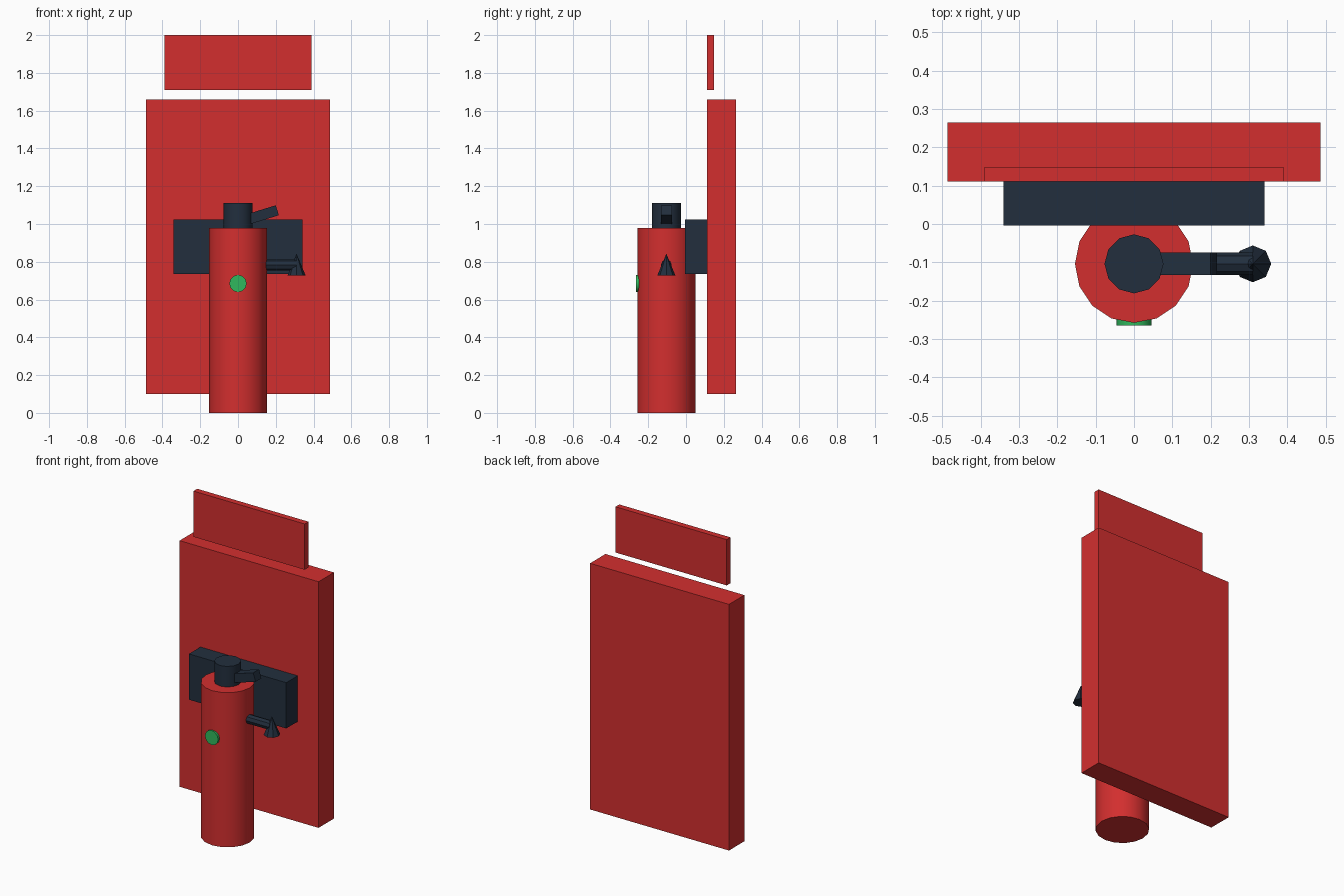
import bpy
import math

cube = bpy.data.objects.get("Cube")
if cube:
    bpy.data.objects.remove(cube, do_unlink=True)


def make_material(name, rgb):
    mat = bpy.data.materials.new(name)
    mat.use_nodes = True
    colour = (*rgb, 1.0)
    mat.diffuse_color = colour
    mat.node_tree.nodes["Principled BSDF"].inputs["Base Color"].default_value = colour
    return mat


RED = make_material("red", (0.65, 0.028, 0.028))
DARK = make_material("dark slate", (0.016, 0.028, 0.048))
GREEN = make_material("green", (0.03, 0.48, 0.11))

AXIS_Y = -0.104   # centre line of the extinguisher
WALL_Y = 0.111    # front plane of the backboard


def finish(name, mat, smooth=False):
    obj = bpy.context.object
    obj.name = obj.data.name = name
    obj.data.materials.append(mat)
    bpy.ops.object.transform_apply(location=False, rotation=True, scale=True)
    if smooth:
        bpy.ops.object.shade_smooth_by_angle(angle=math.radians(35))
    return obj


def box(name, mat, size, centre, tilt=0.0):
    bpy.ops.mesh.primitive_cube_add(size=1, location=centre, rotation=(0, tilt, 0))
    bpy.context.object.scale = size
    return finish(name, mat)


def cylinder(name, mat, sides, radius, length, centre, rotation=(0, 0, 0), smooth=True):
    bpy.ops.mesh.primitive_cylinder_add(vertices=sides, radius=radius, depth=length,
                                        location=centre, rotation=rotation)
    return finish(name, mat, smooth)


def wall_panel(name, mat, width, front, back, bottom, top):
    return box(name, mat, (width, back - front, top - bottom),
               (0, (front + back) / 2, (bottom + top) / 2))


# Backboard, sign above it and mounting bracket
wall_panel("backboard", RED, 0.974, WALL_Y, WALL_Y + 0.154, 0.10, 1.66)
wall_panel("sign", RED, 0.78, WALL_Y, WALL_Y + 0.038, 1.71, 2.0)
wall_panel("bracket", DARK, 0.682, WALL_Y - 0.115, WALL_Y, 0.735, 1.025)

# Tank and valve head
cylinder("tank", RED, 16, 0.154, 0.98, (0, AXIS_Y, 0.49))
cylinder("valve", DARK, 12, 0.077, 0.155, (0, AXIS_Y, 1.033))

# Handle tilted upwards on the left side
box("handle", DARK, (0.195, 0.058, 0.055), (0.115, AXIS_Y, 1.044), tilt=-0.3)

# Hose and nozzle
cylinder("hose", DARK, 8, 0.029, 0.22, (0.20, AXIS_Y, 0.783),
         rotation=(0, math.pi / 2, 0), smooth=False)
bpy.ops.mesh.primitive_cone_add(vertices=8, radius1=0.048, radius2=0, depth=0.115,
                                location=(0.31, AXIS_Y, 0.785))
finish("nozzle", DARK)

# Pressure gauge on the front of the tank
cylinder("gauge", GREEN, 12, 0.046, 0.03, (0, AXIS_Y - 0.146, 0.685),
         rotation=(math.pi / 2, 0, 0))
